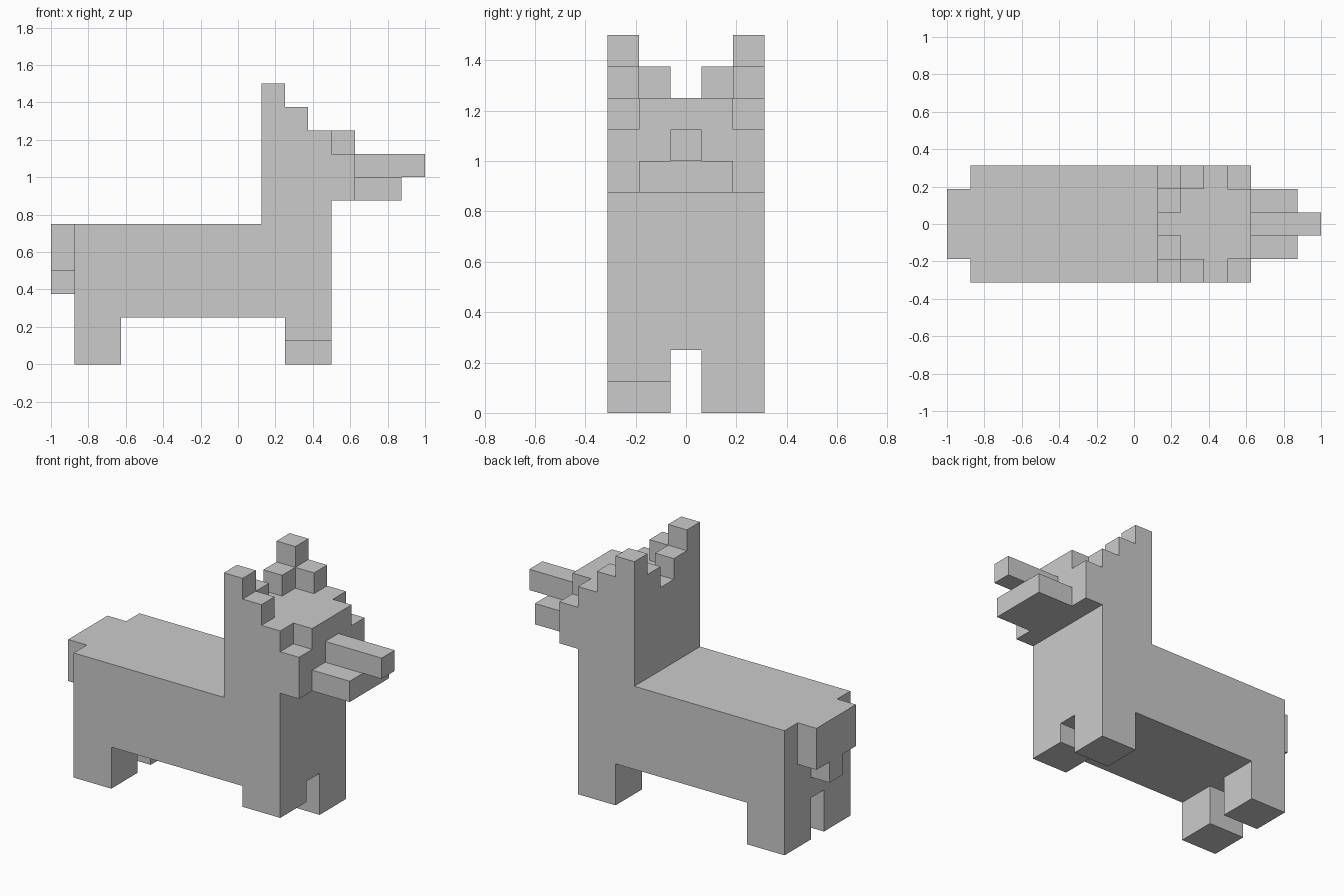
import bpy, bmesh
from mathutils import Vector

if "Cube" in bpy.data.objects:
    bpy.data.objects.remove(bpy.data.objects["Cube"])

U = 0.125  # one block of the grid


def extrude(name, pts, vec):
    """Flat-faced solid: polygon pts (in blocks) swept along vec (in blocks)."""
    bm = bmesh.new()
    face = bm.faces.new([bm.verts.new(Vector(p) * U) for p in pts])
    top = bmesh.ops.extrude_face_region(bm, geom=[face])["geom"]
    bmesh.ops.translate(bm, vec=Vector(vec) * U,
                        verts=[g for g in top if isinstance(g, bmesh.types.BMVert)])
    bmesh.ops.recalc_face_normals(bm, faces=bm.faces[:])
    mesh = bpy.data.meshes.new(name)
    bm.to_mesh(mesh)
    bm.free()
    obj = bpy.data.objects.new(name, mesh)
    bpy.context.collection.objects.link(obj)
    return obj


def box(name, x, y, z):
    pts = [(x[0], y[0], z[0]), (x[1], y[0], z[0]), (x[1], y[1], z[0]), (x[0], y[1], z[0])]
    return extrude(name, pts, (0, 0, z[1] - z[0]))


# Torso, neck and head: one side profile swept across the width
side = [(-7, 2), (4, 2), (4, 7), (5, 7), (5, 9), (4, 9), (4, 10), (1, 10), (1, 6), (-7, 6)]
extrude("body_and_head", [(x, -2.5, z) for x, z in side], (0, 5, 0))

# Brow between the eye notches
box("brow", (4, 5), (-1.5, 1.5), (9, 10))

# Muzzle and overhanging nose
box("jaw", (5, 7), (-1.5, 1.5), (7, 8))
box("nose", (5, 8), (-0.5, 0.5), (8, 9))

# Legs and ears on both sides; the right front paw is lifted
for s, label in ((-1, "right"), (1, "left")):
    y = (0.5 * s, 2.5 * s)
    box("hind_leg_" + label, (-7, -5), y, (0, 2))
    box("front_leg_" + label, (2, 4), y, (1 if s < 0 else 0, 2))
    corner = [(1, 0.5), (2, 0.5), (2, 1.5), (3, 1.5), (3, 2.5), (1, 2.5)]
    extrude("ear_base_" + label, [(px, py * s, 10) for px, py in corner], (0, 0, 1))
    box("ear_tip_" + label, (1, 2), (1.5 * s, 2.5 * s), (11, 12))

# Tail: T-shaped outline hanging on the rump
tail = [(-1.5, 6), (-1.5, 4), (-0.5, 4), (-0.5, 3), (0.5, 3), (0.5, 4), (1.5, 4), (1.5, 6)]
extrude("tail", [(-8, y, z) for y, z in tail], (1, 0, 0))
